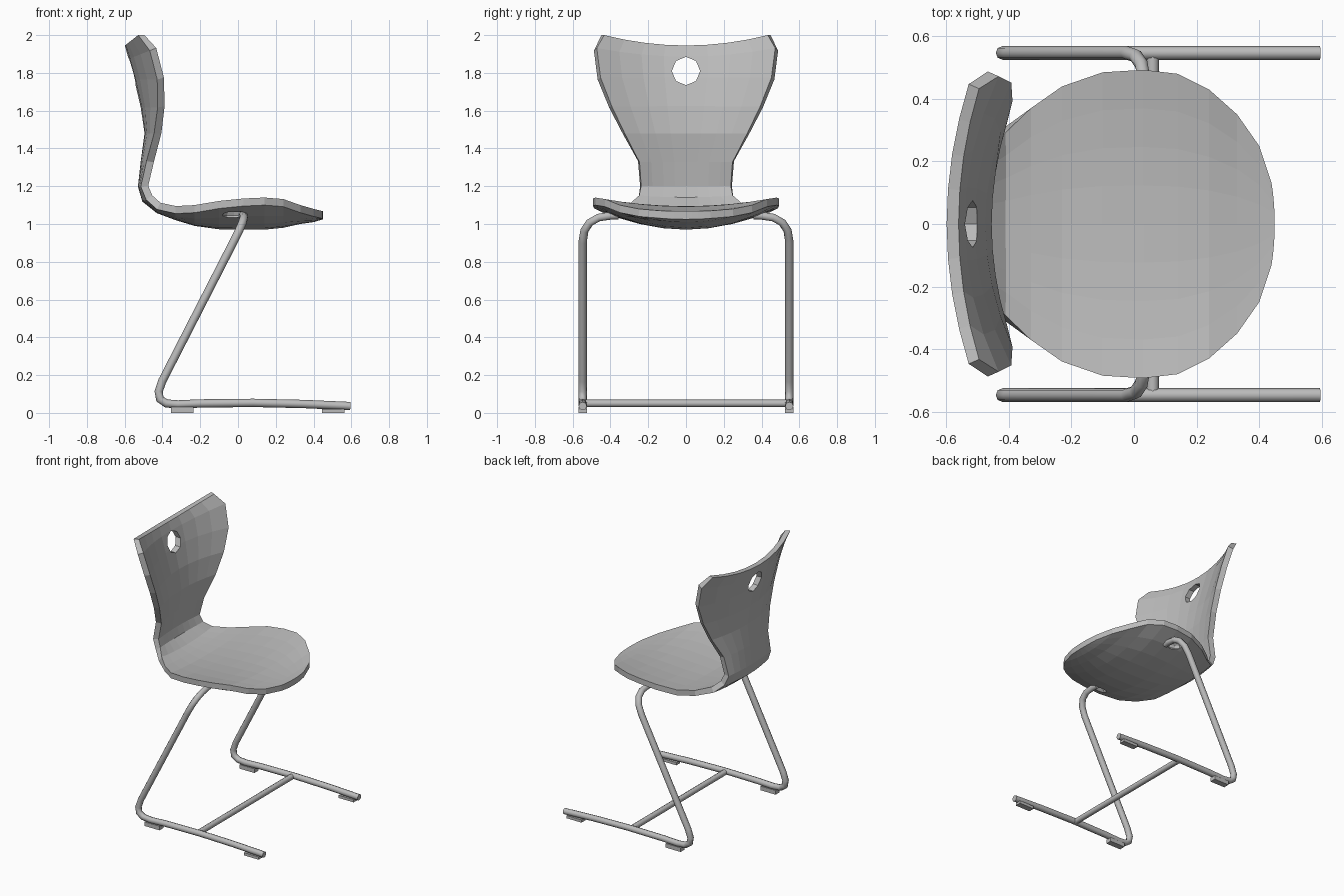
import bpy, bmesh, math
from mathutils import Matrix, Vector

if "Cube" in bpy.data.objects:
    bpy.data.objects.remove(bpy.data.objects["Cube"])


def material(name, rgb):
    m = bpy.data.materials.new(name)
    m.use_nodes = True
    m.diffuse_color = (*rgb, 1)
    m.node_tree.nodes["Principled BSDF"].inputs["Base Color"].default_value = (*rgb, 1)
    return m


GREY = material("mid grey", (0.5, 0.5, 0.5))


def mesh_object(name, bm):
    mesh = bpy.data.meshes.new(name)
    bm.to_mesh(mesh)
    bm.free()
    mesh.materials.append(GREY)
    ob = bpy.data.objects.new(name, mesh)
    bpy.context.collection.objects.link(ob)
    return ob


def rounded_path(corners, reach):
    """Round each inner corner of a path with a short curve."""
    pts = [Vector(c) for c in corners]
    out = [pts[0]]
    for a, b, c in zip(pts, pts[1:], pts[2:]):
        p = b + (a - b).normalized() * reach
        q = b + (c - b).normalized() * reach
        for i in range(5):
            t = i / 4
            out.append(p * (1 - t) ** 2 + b * 2 * t * (1 - t) + q * t * t)
    return out + [pts[-1]]


def tube(name, points, radius):
    curve = bpy.data.curves.new(name, "CURVE")
    curve.dimensions = "3D"
    curve.bevel_depth = radius
    curve.bevel_resolution = 2
    curve.use_fill_caps = True
    spline = curve.splines.new("POLY")
    spline.points.add(len(points) - 1)
    for sp, p in zip(spline.points, points):
        sp.co = (*p, 1)
    curve.materials.append(GREY)
    ob = bpy.data.objects.new(name, curve)
    bpy.context.collection.objects.link(ob)
    return ob


def block(name, centre, size):
    bm = bmesh.new()
    bmesh.ops.create_cube(bm, size=1)
    bmesh.ops.scale(bm, vec=size, verts=bm.verts)
    bmesh.ops.translate(bm, vec=centre, verts=bm.verts)
    return mesh_object(name, bm)


# Seat and backrest shell: centre x, centre z, half width, edge shift in x and z
STATIONS = [
    (.45, 1.045, .13, -.01, .005), (.4, 1.03, .25, 0, .03),
    (.33, 1.02, .35, 0, .06), (.24, 1.0, .43, 0, .112),
    (.14, .99, .48, 0, .13), (.03, .99, .493, 0, .125),
    (-.1, .992, .485, 0, .11), (-.23, 1.01, .44, 0, .07),
    (-.33, 1.04, .37, 0, .035), (-.42, 1.075, .295, 0, .02),
    (-.49, 1.13, .25, .02, .01), (-.51, 1.2, .24, .015, 0),
    (-.495, 1.33, .25, .03, 0), (-.475, 1.48, .33, .05, 0),
    (-.495, 1.62, .4, .088, 0), (-.53, 1.77, .46, .12, 0),
    (-.56, 1.88, .48, .11, .045), (-.58, 1.945, .44, .068, .055),
]
COLS = 8
HALF_THICK = .02
SPAN = [2 * i / COLS - 1 for i in range(COLS + 1)]


def loft(bm, points, flip):
    """Skin rows of points and return their vertices."""
    rows = [[bm.verts.new(p) for p in row] for row in points]
    for r, s in zip(rows, rows[1:]):
        for i in range(COLS):
            quad = [r[i], r[i + 1], s[i + 1], s[i]]
            bm.faces.new(quad[::-1] if flip else quad)
    return rows


middle = bmesh.new()
rows = loft(middle, [[(x + dx * t * t, half * t, z + dz * t * t) for t in SPAN]
                     for x, z, half, dx, dz in STATIONS], False)
middle.normal_update()

# The seat is thicker in the middle, with a nearly flat top over a bowed underside
upper, lower = [], []
for row, (x, z, half, dx, dz) in zip(rows, STATIONS):
    is_seat = x > -.4
    top_row, bottom_row = [], []
    for v, t in zip(row, SPAN):
        n = v.normal.copy()
        if is_seat:
            n = Vector((0, 0, 1))
        elif row is rows[-1]:
            n.z = 0
        crown = .65 * dz * (1 - t * t) if is_seat else 0
        top_row.append(v.co + n * HALF_THICK + Vector((0, 0, crown)))
        bottom_row.append(v.co - n * HALF_THICK)
    upper.append(top_row)
    lower.append(bottom_row)
middle.free()

bm = bmesh.new()
loft(bm, upper, False)
loft(bm, lower, True)
rim = [e for e in bm.edges if e.is_boundary]
bmesh.ops.bridge_loops(bm, edges=rim)
bmesh.ops.recalc_face_normals(bm, faces=bm.faces)
shell = mesh_object("seat_and_backrest", bm)

# Cutter: grip hole through the backrest, and a recess under each side of the seat
bm = bmesh.new()
bmesh.ops.create_cone(bm, cap_ends=True, segments=8, radius1=.075, radius2=.075, depth=.4,
                      matrix=Matrix.Translation((-.55, 0, 1.81)) @ Matrix.Rotation(math.pi / 2, 4, "Y"))
for s in (1, -1):
    bmesh.ops.create_uvsphere(bm, u_segments=10, v_segments=6, radius=1,
                              matrix=Matrix.Translation((-.02, s * .4, 1.045)) @ Matrix.Diagonal((.065, .05, .035, 1)))
cutter = mesh_object("shell_cutter", bm)
cutter.hide_render = True
hole = shell.modifiers.new("cut_openings", "BOOLEAN")
hole.operation = "DIFFERENCE"
hole.solver = "EXACT"
hole.object = cutter
graph = bpy.context.evaluated_depsgraph_get()
cut_mesh = bpy.data.meshes.new_from_object(shell.evaluated_get(graph))
shell.modifiers.clear()
shell.data = cut_mesh
bpy.data.objects.remove(cutter)

# Bent side frames and feet
SIDE = .547
tubes = []
for name, s in (("left", 1), ("right", -1)):
    y = s * SIDE
    bend = rounded_path([(-.2, y, .05), (-.468, y, .038), (.045, y, 1.04), (.025, s * .36, 1.045)], .15)
    rail = [(.595, y, .036), (.35, y, .047), (.08, y, .053)]
    tubes.append(tube(name + "_frame", rail + bend, .022))
    block(name + "_rear_foot", (-.295, y, .015), (.12, .044, .03))
    block(name + "_front_foot", (.505, y, .01), (.12, .044, .02))

# Floor crossbar
tubes.append(tube("crossbar", [(.06, -SIDE, .05), (.06, SIDE, .05)], .02))

# Tubes are smooth, shell stays faceted
bpy.ops.object.select_all(action="DESELECT")
for ob in tubes:
    ob.select_set(True)
bpy.context.view_layer.objects.active = tubes[0]
bpy.ops.object.convert(target="MESH")
bpy.ops.object.shade_smooth_by_angle(angle=math.radians(50))
